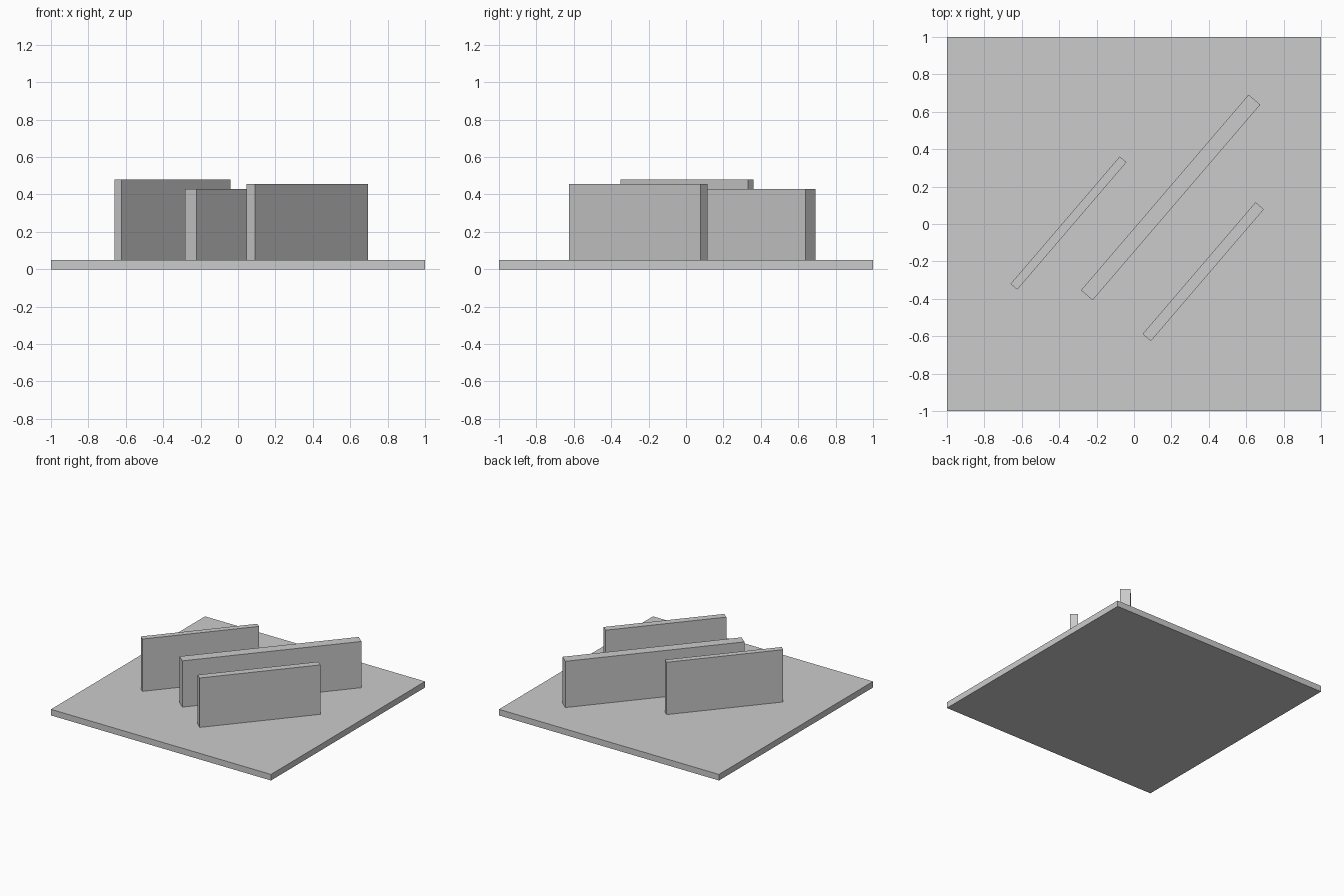
import bpy
import math

if "Cube" in bpy.data.objects:
    bpy.data.objects.remove(bpy.data.objects["Cube"], do_unlink=True)

# Single plain grey for every part
grey = bpy.data.materials.new("light_grey")
grey.use_nodes = True
colour = (0.6, 0.6, 0.6, 1)
grey.diffuse_color = colour
grey.node_tree.nodes["Principled BSDF"].inputs["Base Color"].default_value = colour


def box(name, centre, size, bottom, top, angle=0):
    """Upright box with a plan centre, plan size, height range and turn about z."""
    bpy.ops.mesh.primitive_cube_add(size=1, location=(*centre, (bottom + top) / 2))
    obj = bpy.context.object
    obj.name = obj.data.name = name
    obj.scale = (*size, top - bottom)
    obj.rotation_euler.z = angle
    obj.data.materials.append(grey)
    return obj


BASE_TOP = 0.05
WALL_ANGLE = math.radians(49.4)

# Square ground slab
box("base_slab", (0, 0), (2, 2), 0, BASE_TOP)

# Three parallel diagonal walls: name, centre, length and thickness, top height
walls = [
    ("left_wall", (-0.35, 0.005), (0.897, 0.047), 0.48),
    ("middle_wall", (0.196, 0.142), (1.377, 0.082), 0.43),
    ("right_wall", (0.37, -0.255), (0.928, 0.058), 0.456),
]
for name, centre, size, top in walls:
    box(name, centre, size, BASE_TOP, top, WALL_ANGLE)
